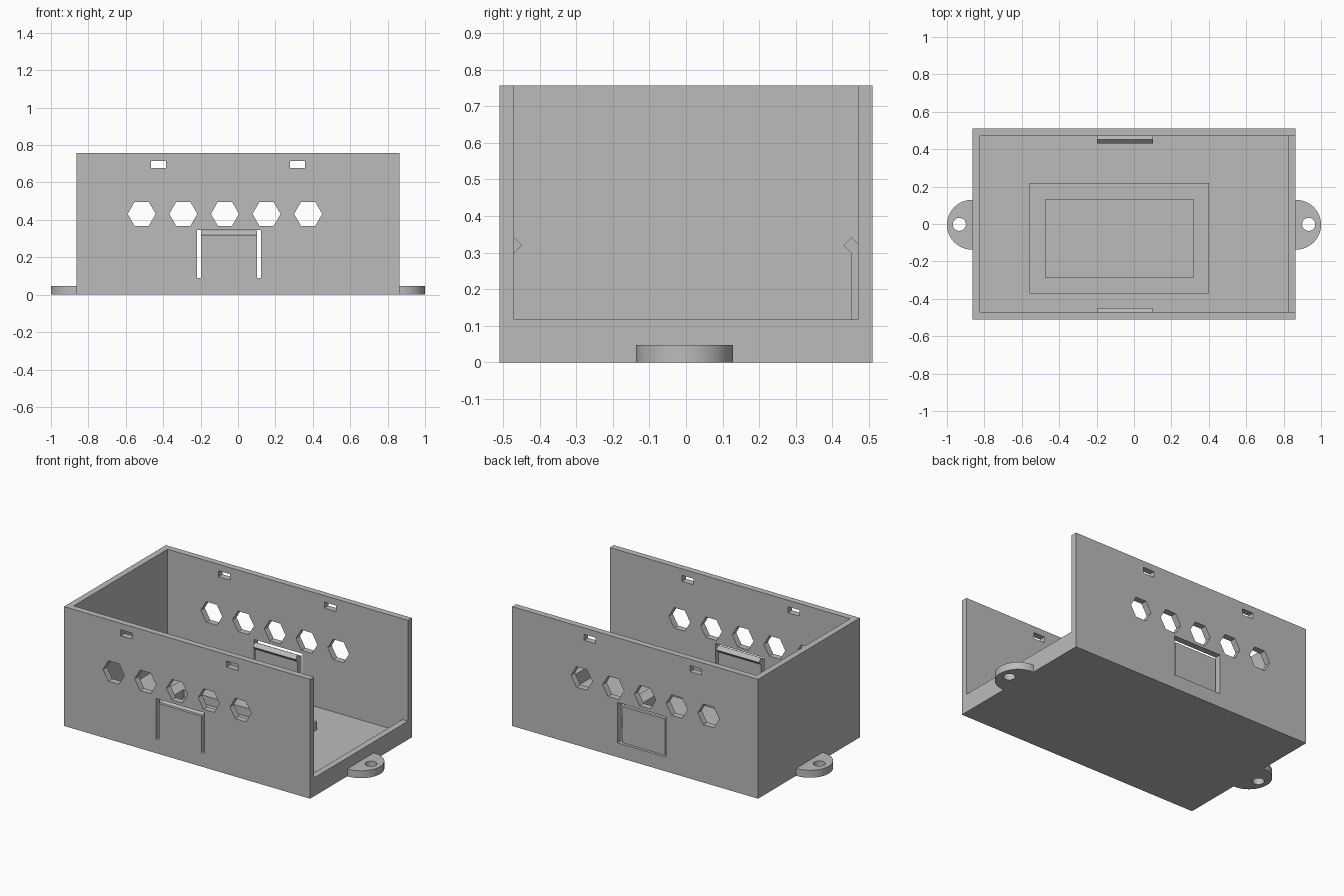
import bpy
import bmesh
import math
from mathutils import Vector

if "Cube" in bpy.data.objects:
    bpy.data.objects.remove(bpy.data.objects["Cube"], do_unlink=True)

grey = bpy.data.materials.new("plain grey plastic")
grey.use_nodes = True
grey.diffuse_color = (0.5, 0.5, 0.5, 1)
grey.node_tree.nodes["Principled BSDF"].inputs["Base Color"].default_value = (0.5, 0.5, 0.5, 1)


def prism(name, outline, direction):
    """Extrude a closed 3D outline along a direction."""
    bm = bmesh.new()
    face = bm.faces.new([bm.verts.new(p) for p in outline])
    made = bmesh.ops.extrude_face_region(bm, geom=[face])["geom"]
    verts = [v for v in made if isinstance(v, bmesh.types.BMVert)]
    bmesh.ops.translate(bm, verts=verts, vec=Vector(direction))
    bmesh.ops.recalc_face_normals(bm, faces=bm.faces)
    mesh = bpy.data.meshes.new(name)
    bm.to_mesh(mesh)
    bm.free()
    mesh.materials.append(grey)
    obj = bpy.data.objects.new(name, mesh)
    bpy.context.collection.objects.link(obj)
    return obj


def box(name, x0, x1, y0, y1, z0, z1):
    return prism(name, [(x0, y0, z0), (x1, y0, z0), (x1, y1, z0), (x0, y1, z0)], (0, 0, z1 - z0))


def circle(cx, cy, radius, count, start=0.0, sweep=math.tau):
    return [(cx + radius * math.cos(start + sweep * i / count),
             cy + radius * math.sin(start + sweep * i / count)) for i in range(count)]


def cut(obj, cutters):
    """Subtract every cutter, bake the result and remove the cutters."""
    for cutter in cutters:
        cutter.hide_render = True
        mod = obj.modifiers.new("cut", 'BOOLEAN')
        mod.operation = 'DIFFERENCE'
        mod.solver = 'EXACT'
        mod.object = cutter
    graph = bpy.context.evaluated_depsgraph_get()
    baked = bpy.data.meshes.new_from_object(obj.evaluated_get(graph))
    obj.modifiers.clear()
    obj.data = baked
    for cutter in cutters:
        bpy.data.objects.remove(cutter, do_unlink=True)


# Case dimensions
HX, HY, HEIGHT, WALL = 0.863, 0.51, 0.757, 0.04
FLOOR, LIP = 0.037, 0.117
LATCH_X0, LATCH_X1, LATCH_Z = -0.197, 0.102, 0.09
GAP = 0.021

# Open-topped case with one low end
case = box("case_shell", -HX, HX, -HY, HY, 0, HEIGHT)
cutters = [
    box("cavity_cutter", -HX + WALL, HX - WALL, -HY + WALL, HY - WALL, FLOOR, 1),
    box("open_end_cutter", 0.5, 1, -HY + WALL, HY - WALL, LIP, 1),
    box("latch_cutter", LATCH_X0 - GAP, LATCH_X1 + GAP, -1, 1, LATCH_Z, 0.347),
]
# Hexagonal vents and small clip windows pass through both long walls
for i in range(5):
    hexagon = [(x, -1, z) for x, z in circle(-0.515 + 0.2225 * i, 0.432, 0.075, 6)]
    cutters.append(prism("vent_cutter", hexagon, (0, 2, 0)))
for x in (-0.426, 0.317):
    cutters.append(box("window_cutter", x - 0.04, x + 0.04, -1, 1, 0.678, 0.716))
cut(case, cutters)

# Spring latches: flat tongue topped by a diamond-section catch
for name, side, inner in (("front", -1, 0.47), ("back", 1, 0.452)):
    ys = sorted((side * inner, side * (inner + WALL)))
    box(name + "_latch_tongue", LATCH_X0, LATCH_X1, *ys, LATCH_Z - 0.005, 0.32)
    diamond = [(LATCH_X0, side * inner + dy, 0.32 + dz)
               for dy, dz in circle(0, 0, 0.022, 4)]
    prism(name + "_latch_catch", diamond, (LATCH_X1 - LATCH_X0, 0, 0))

# Raised rectangular frame on the floor
frame = box("floor_frame", -0.558, 0.402, -0.372, 0.218, FLOOR - 0.01, LATCH_Z)
cut(frame, [box("frame_cutter", -0.473, 0.317, -0.287, 0.132, 0, 1)])

# Rounded mounting ears with screw holes
for name, side in (("left", 1), ("right", -1)):
    arc = circle(0.867, -0.004, 0.133, 33, -math.pi / 2, math.pi * 33 / 32)
    outline = [(HX - 0.01, arc[0][1])] + arc + [(HX - 0.01, arc[-1][1])]
    ear = prism(name + "_mounting_ear", [(side * x, y, 0) for x, y in outline], (0, 0, 0.047))
    hole = [(x, y, -0.1) for x, y in circle(side * 0.934, -0.002, 0.035, 32)]
    cut(ear, [prism("screw_hole_cutter", hole, (0, 0, 0.3))])
    bpy.ops.object.select_all(action='DESELECT')
    ear.select_set(True)
    bpy.context.view_layer.objects.active = ear
    bpy.ops.object.shade_smooth_by_angle(angle=math.radians(30))
